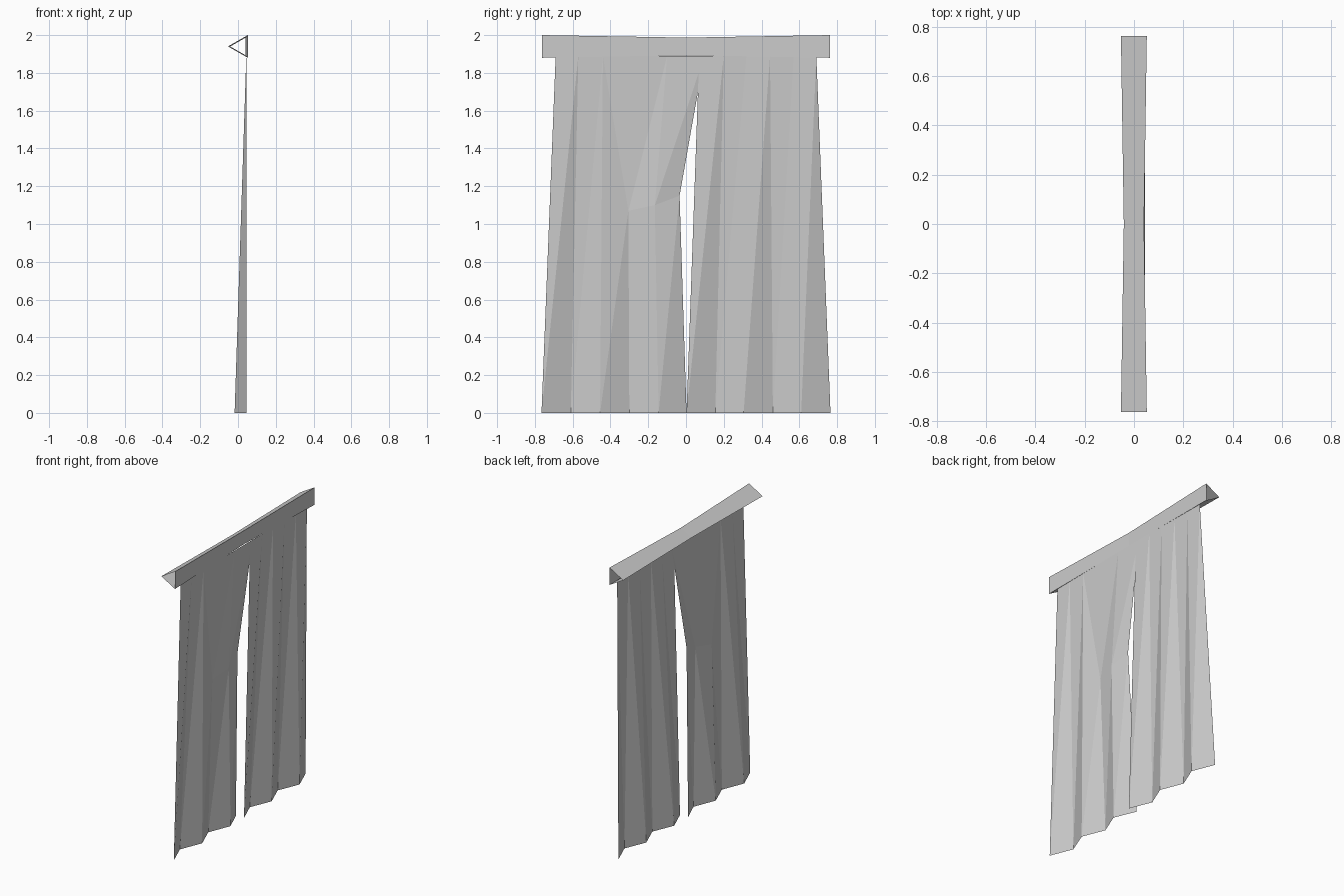
import bpy
import bmesh

if "Cube" in bpy.data.objects:
    bpy.data.objects.remove(bpy.data.objects["Cube"])

FRONT_X, BACK_X, TOP_Z = 0.044, -0.018, 1.89


def make_object(name, bm):
    mesh = bpy.data.meshes.new(name)
    bm.to_mesh(mesh)
    bm.free()
    obj = bpy.data.objects.new(name, mesh)
    bpy.context.collection.objects.link(obj)
    return obj


def curtain(name, bottom_y, top_y, bends={}):
    """Pleated sheet: zigzag hem rising to a flat top; bends add a mid point per pleat."""
    bm = bmesh.new()
    columns = []
    for i, (yb, yt) in enumerate(zip(bottom_y, top_y)):
        xb = BACK_X if i % 2 else FRONT_X
        points = [(xb, yb, 0)]
        if i in bends:
            y, z = bends[i]
            points.append((xb + (FRONT_X - xb) * z / TOP_Z, y, z))
        points.append((FRONT_X, yt, TOP_Z))
        columns.append([bm.verts.new(p) for p in points])
    for a, b in zip(columns, columns[1:]):
        # climb both pleat lines, splitting along rising diagonals
        i = j = 0
        while i < len(a) - 1 or j < len(b) - 1:
            if j < len(b) - 1 and (j <= i or i == len(a) - 1):
                bm.faces.new((a[i], b[j], b[j + 1]))
                j += 1
            else:
                bm.faces.new((a[i], b[j], a[i + 1]))
                i += 1
    return make_object(name, bm)


# left curtain, bent near its inner edge
curtain("left_curtain",
        [-0.765, -0.61, -0.455, -0.30, -0.145, 0.003],
        [-0.69, -0.57, -0.44, -0.31, -0.10, 0.097],
        {3: (-0.305, 1.07), 4: (-0.165, 1.10), 5: (-0.034, 1.15)})

# right curtain, straight pleats
curtain("right_curtain",
        [0.003, 0.155, 0.305, 0.46, 0.61, 0.765],
        [0.07, 0.20, 0.32, 0.445, 0.57, 0.69])

# open three-sided rail, slightly thinner in the middle
bm = bmesh.new()
rings = []
for y, s in ((-0.763, 1), (0, 0.78), (0.763, 1)):
    profile = [(-0.053, 0), (0.052, -0.06), (0.052, 0.06)]
    rings.append([bm.verts.new((x * s, y, 1.94 + z * s)) for x, z in profile])
for a, b in zip(rings, rings[1:]):
    for k in range(3):
        n = (k + 1) % 3
        bm.faces.new((a[k], a[n], b[n], b[k]))
bmesh.ops.recalc_face_normals(bm, faces=bm.faces)
make_object("curtain_rail", bm)
